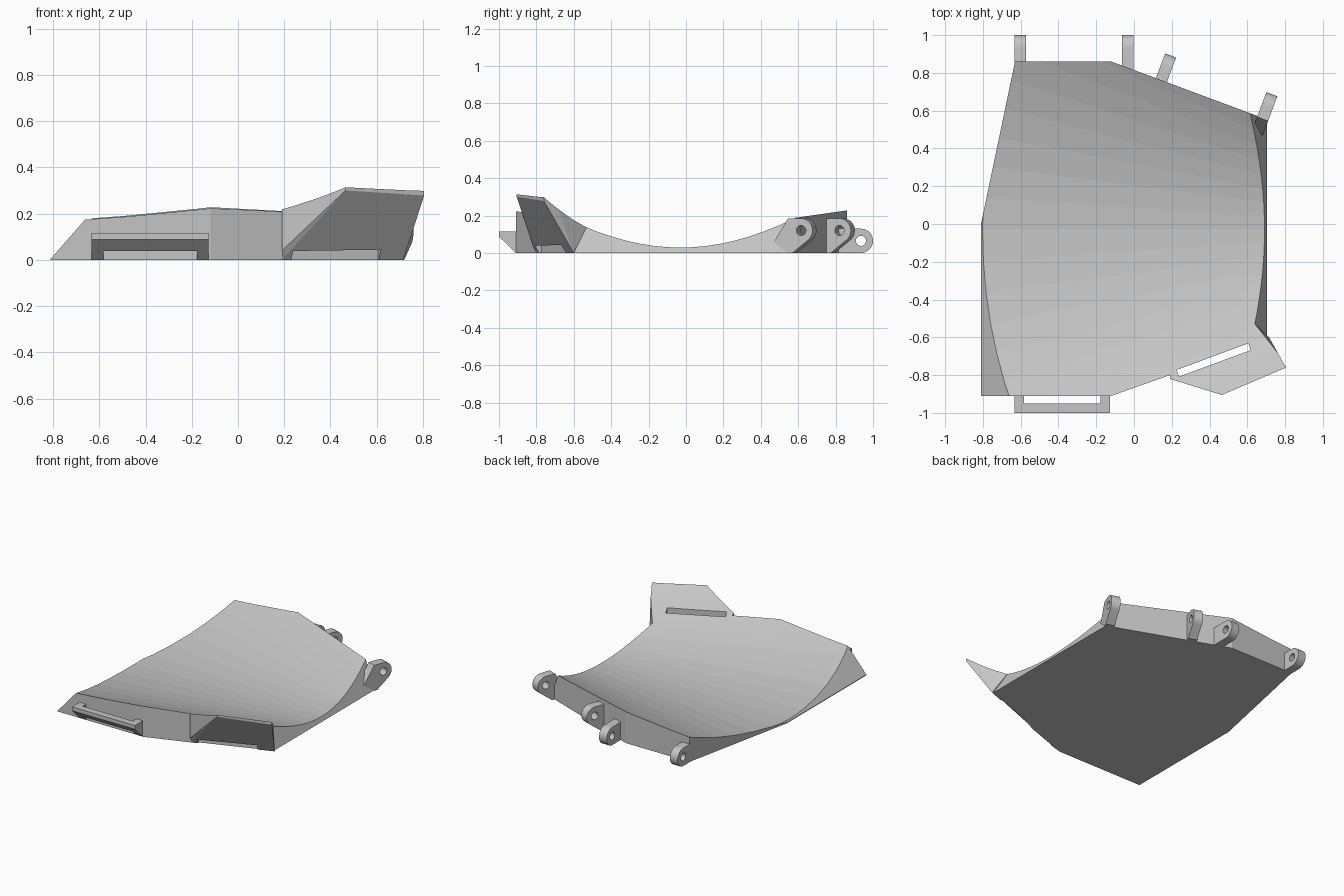
import bpy, bmesh, math
from mathutils import Vector, Matrix

cube = bpy.data.objects.get("Cube")
if cube:
    bpy.data.objects.remove(cube, do_unlink=True)

grey = bpy.data.materials.new("plain grey")
grey.use_nodes = True
grey.diffuse_color = (0.56, 0.56, 0.56, 1)
grey.node_tree.nodes["Principled BSDF"].inputs["Base Color"].default_value = grey.diffuse_color


def make(name, bm):
    bmesh.ops.recalc_face_normals(bm, faces=bm.faces[:])
    mesh = bpy.data.meshes.new(name)
    bm.to_mesh(mesh)
    bm.free()
    mesh.materials.append(grey)
    obj = bpy.data.objects.new(name, mesh)
    bpy.context.collection.objects.link(obj)
    return obj


def hull(name, points):
    bm = bmesh.new()
    for p in points:
        bm.verts.new(p)
    res = bmesh.ops.convex_hull(bm, input=bm.verts[:])
    loose = {v for v in res["geom_interior"] if isinstance(v, bmesh.types.BMVert)}
    bmesh.ops.delete(bm, geom=list(loose), context='VERTS')
    bmesh.ops.dissolve_limit(bm, angle_limit=0.005, verts=bm.verts[:], edges=bm.edges[:])
    return make(name, bm)


def box(name, center, size, angle=0):
    bm = bmesh.new()
    bmesh.ops.create_cube(bm, size=1, matrix=Matrix.Translation(center)
                          @ Matrix.Rotation(angle, 4, 'Z') @ Matrix.Diagonal((*size, 1)))
    return make(name, bm)


def select(obj):
    bpy.ops.object.select_all(action='DESELECT')
    obj.select_set(True)
    bpy.context.view_layer.objects.active = obj


def boolean(obj, tool, operation='DIFFERENCE'):
    mod = obj.modifiers.new("cut", 'BOOLEAN')
    mod.operation, mod.object, mod.solver = operation, tool, 'EXACT'
    select(obj)
    bpy.ops.object.modifier_apply(modifier=mod.name)
    bpy.data.objects.remove(tool, do_unlink=True)


# Base block with vertical walls, then sloped left and right sides
outline = [(-.81, -.91), (-.12, -.91), (.19, -.80), (.71, -.60),
           (.71, .551), (-.12, .86), (-.63, .86), (-.81, 0)]
bm = bmesh.new()
base = bm.faces.new([bm.verts.new((x, y, 0)) for x, y in outline])
top = bmesh.ops.extrude_face_region(bm, geom=[base])["geom"]
bmesh.ops.translate(bm, vec=(0, 0, .45), verts=[v for v in top if isinstance(v, bmesh.types.BMVert)])
for point, normal in (((-.81, 0, .005), (-1, 0, .88)), ((.705, 0, 0), (1, 0, .48))):
    bmesh.ops.bisect_plane(bm, geom=bm.verts[:] + bm.edges[:] + bm.faces[:],
                           plane_co=point, plane_no=normal, clear_outer=True)
    bmesh.ops.holes_fill(bm, edges=[e for e in bm.edges if e.is_boundary], sides=0)
body = make("curved_plate", bm)

# Flared front wing: leaning outer face that turns upright at the rim
wing = hull("flared_wing", [
    (.19, -.80, 0), (.715, -.60, 0), (.19, -.82, .04),
    (.465, -.905, .30), (.805, -.76, .278), (.465, -.905, .45), (.805, -.76, .45),
    (.64, -.53, .14), (.585, -.62, .45), (.19, -.82, .45),
    (.19, -.7, 0), (.19, -.7, .45), (.6, -.6, 0)])
boolean(body, wing, 'UNION')

# Conical hollow: straight rulings that spread towards the left side
STRIPS, REACH = 26, .42
bm = bmesh.new()
rows = []
for x in (-1, 1):
    radius = 3.6 - 2 * x
    row = []
    for i in range(STRIPS + 1):
        s = REACH * (2 * i / STRIPS - 1)
        row.append(bm.verts.new((x, -.03 + s * radius, .022 + .01 * x + s * s * radius)))
    rows.append(row)
a, b = rows
for i in range(STRIPS):
    bm.faces.new((a[i], a[i + 1], b[i + 1], b[i]))
for v in bmesh.ops.extrude_face_region(bm, geom=bm.faces[:])["geom"]:
    if isinstance(v, bmesh.types.BMVert):
        v.co.z = 2
boolean(body, make("hollow_cutter", bm))

# Strap slot through the wing
boolean(body, box("slot_cutter", (.422, -.72, 0), (.405, .038, 2), math.atan2(.2, .54)))

# Front strap bar
profile = [(-.905, 0), (-.905, .115), (-1, .115), (-1, .088), (-.91, 0)]
bar = hull("strap_bar", [(x, y, z) for x in (-.633, -.127) for y, z in profile])
boolean(bar, box("bar_cutter", (-.38, -.93, 0), (.404, .04, 1)))


# Rear hinge lugs with a round eye
def lug(name, x, y, angle, height, foot):
    r, reach, half = .065, .075, .031
    ring = [(reach + r * math.cos(a), height + r * math.sin(a))
            for a in (math.tau * i / 32 for i in range(32))]
    turn = Matrix.Translation((x, y, 0)) @ Matrix.Rotation(angle, 4, 'Z')
    obj = hull(name, [turn @ Vector((side, t, z)) for side in (-half, half) for t, z in ring + foot])
    bm = bmesh.new()
    bmesh.ops.create_cone(bm, cap_ends=True, segments=24, radius1=.027, radius2=.027, depth=.3,
                          matrix=turn @ Matrix.Translation((0, reach, height))
                          @ Matrix.Rotation(math.pi / 2, 4, 'Y'))
    boolean(obj, make("eye_cutter", bm))
    select(obj)
    bpy.ops.object.shade_smooth_by_angle(angle=math.radians(30))


low = [(-.05, 0), (-.05, .13)]
high = [(-.08, .06), (0, 0), (.025, 0), (0, .185)]
slant = -math.atan2(.305, .82)
lug("outer_back_lug", -.602, .86, 0, .065, low)
lug("inner_back_lug", -.033, .86, 0, .065, low)
lug("inner_slanted_lug", .145, .761, slant, .12, high)
lug("outer_slanted_lug", .681, .556, slant, .12, high)
